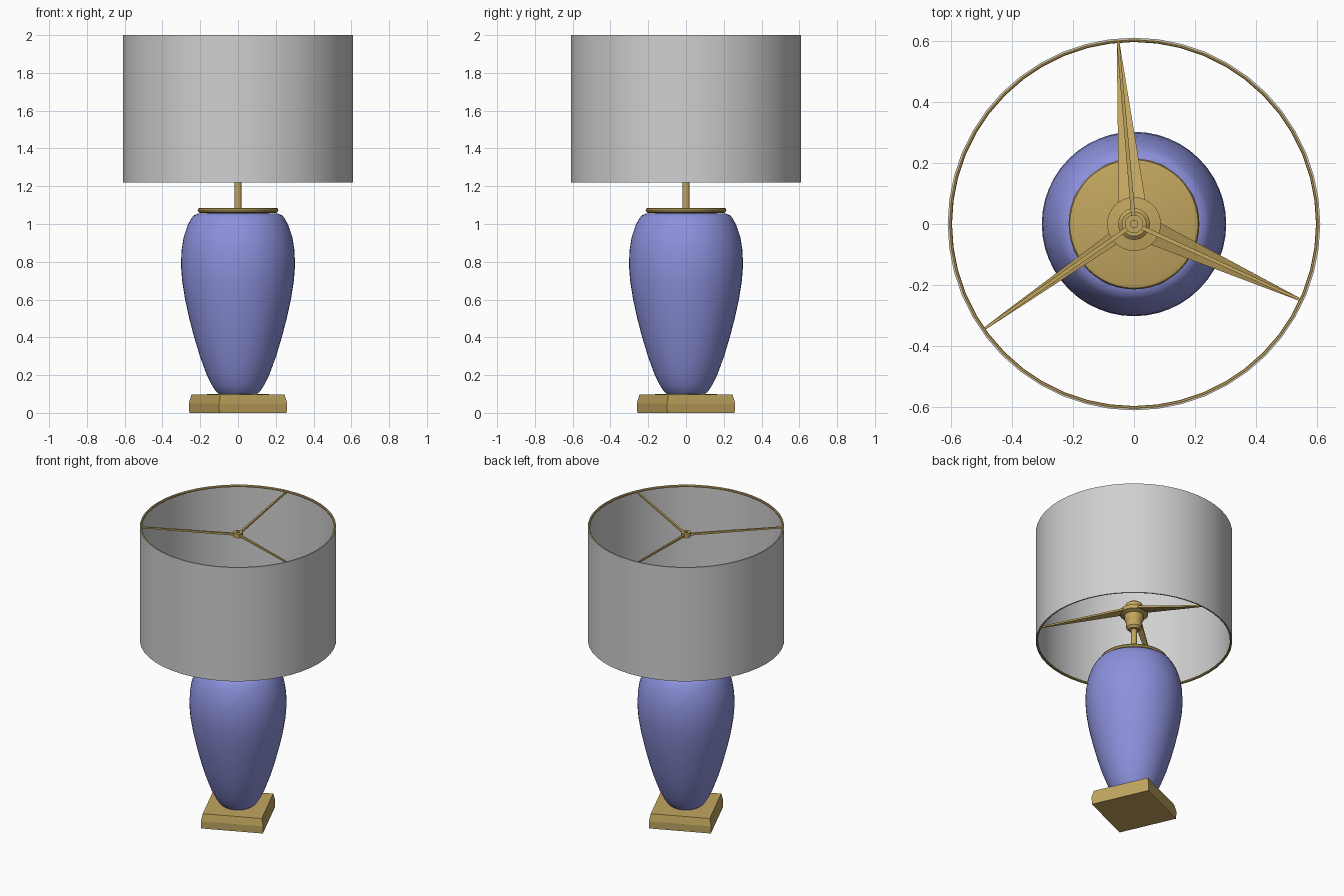
import bpy, bmesh, math
from mathutils import Vector

cube = bpy.data.objects.get("Cube")
if cube:
    bpy.data.objects.remove(cube, do_unlink=True)


def material(name, color):
    m = bpy.data.materials.new(name)
    m.use_nodes = True
    m.diffuse_color = (*color, 1)
    bsdf = next(n for n in m.node_tree.nodes if n.type == 'BSDF_PRINCIPLED')
    bsdf.inputs["Base Color"].default_value = (*color, 1)
    return m


GOLD = material("aged_gold", (0.54, 0.38, 0.115))
BLUE = material("periwinkle_glaze", (0.265, 0.285, 0.72))
GREY = material("light_grey_fabric", (0.63, 0.63, 0.63))


def finish(bm, name, mat, smooth=True):
    bmesh.ops.remove_doubles(bm, verts=bm.verts, dist=1e-5)
    bmesh.ops.recalc_face_normals(bm, faces=bm.faces)
    me = bpy.data.meshes.new(name)
    bm.to_mesh(me)
    bm.free()
    me.materials.append(mat)
    ob = bpy.data.objects.new(name, me)
    bpy.context.collection.objects.link(ob)
    if smooth:
        bpy.ops.object.select_all(action='DESELECT')
        ob.select_set(True)
        bpy.context.view_layer.objects.active = ob
        bpy.ops.object.shade_smooth_by_angle(angle=math.radians(35))
    return ob


def lathe(name, profile, mat, segs=48, turn=0, smooth=True, closed=False):
    """Spin (radius, height) points about the z axis."""
    bm = bmesh.new()
    rings = []
    for r, z in profile:
        angles = [turn + math.tau * i / segs for i in range(segs)]
        rings.append([bm.verts.new((r * math.cos(a), r * math.sin(a), z)) for a in angles])
    pairs = list(zip(rings, rings[1:]))
    if closed:
        pairs.append((rings[-1], rings[0]))
    for low, high in pairs:
        for i in range(segs):
            j = (i + 1) % segs
            bm.faces.new((low[i], low[j], high[j], high[i]))
    return finish(bm, name, mat, smooth)


def ring(name, radius, z, thick):
    circle = [math.tau * k / 8 for k in range(8)]
    profile = [(radius + thick * math.cos(a), z + thick * math.sin(a)) for a in circle]
    return lathe(name, profile, GOLD, closed=True)


def arm(name, angle, start, end, start_size, end_size):
    """Tapered bar from start to end, each (radius, height); sizes are (width, thickness)."""
    out = Vector((math.cos(angle), math.sin(angle), 0))
    side = Vector((-out.y, out.x, 0))
    up = Vector((0, 0, 1))
    bm = bmesh.new()
    ends = []
    for (r, z), (w, t) in ((start, start_size), (end, end_size)):
        mid = out * r + up * z
        ends.append([bm.verts.new(mid + side * (w * a / 2) + up * (t * b / 2))
                     for a, b in ((-1, -1), (1, -1), (1, 1), (-1, 1))])
    bm.faces.new(ends[0])
    bm.faces.new(ends[1])
    for i in range(4):
        j = (i + 1) % 4
        bm.faces.new((ends[0][i], ends[0][j], ends[1][j], ends[1][i]))
    return finish(bm, name, GOLD, smooth=False)


# Square plinth, turned slightly
lathe("base_plinth", [(0, 0), (0.276, 0), (0.279, 0.05), (0.264, 0.098), (0, 0.1)],
      GOLD, segs=4, turn=math.radians(-21), smooth=False)

# Vase body
lathe("vase_body", [(0, 0.098), (0.1, 0.1), (0.118, 0.115), (0.14, 0.15), (0.165, 0.2),
                    (0.202, 0.3), (0.232, 0.4), (0.258, 0.5), (0.28, 0.6), (0.296, 0.7),
                    (0.302, 0.78), (0.299, 0.86), (0.288, 0.93), (0.268, 0.99),
                    (0.25, 1.025), (0.235, 1.045), (0.21, 1.056), (0, 1.06)], BLUE)

# Lid, stem and lamp socket
lathe("vase_lid", [(0, 1.058), (0.2, 1.058), (0.21, 1.064), (0.214, 1.073),
                   (0.21, 1.082), (0.2, 1.086), (0, 1.086)], GOLD)
lathe("stem", [(0, 1.08), (0.019, 1.08), (0.019, 1.32), (0, 1.32)], GOLD, segs=16)
lathe("lamp_socket", [(0, 1.3), (0.035, 1.3), (0.048, 1.315), (0.052, 1.36), (0.06, 1.375),
                      (0.06, 1.4), (0.088, 1.41), (0.088, 1.435), (0.052, 1.44),
                      (0.052, 1.48), (0.04, 1.49), (0, 1.49)], GOLD, segs=32)

# Drum shade with a rim wire at each end
lathe("shade", [(0.61, 1.22), (0.61, 2.0), (0.606, 2.0), (0.606, 1.22)], GREY, closed=True)
ring("shade_top_rim", 0.603, 1.993, 0.007)
ring("shade_bottom_rim", 0.603, 1.227, 0.007)

# Upper hub and the three arms of each spider
lathe("upper_hub", [(0.012, 1.93), (0.03, 1.93), (0.03, 1.96), (0.012, 1.96)],
      GOLD, segs=24, closed=True)
for i, (degrees, width) in enumerate(((95, 0.09), (215, 0.045), (-24.5, 0.08))):
    a = math.radians(degrees)
    arm(f"upper_arm_{i + 1}", a, (0.025, 1.945), (0.602, 1.992), (0.014, 0.014), (0.009, 0.009))
    arm(f"lower_arm_{i + 1}", a, (0.06, 1.425), (0.602, 1.228), (width, 0.014), (0.008, 0.01))
